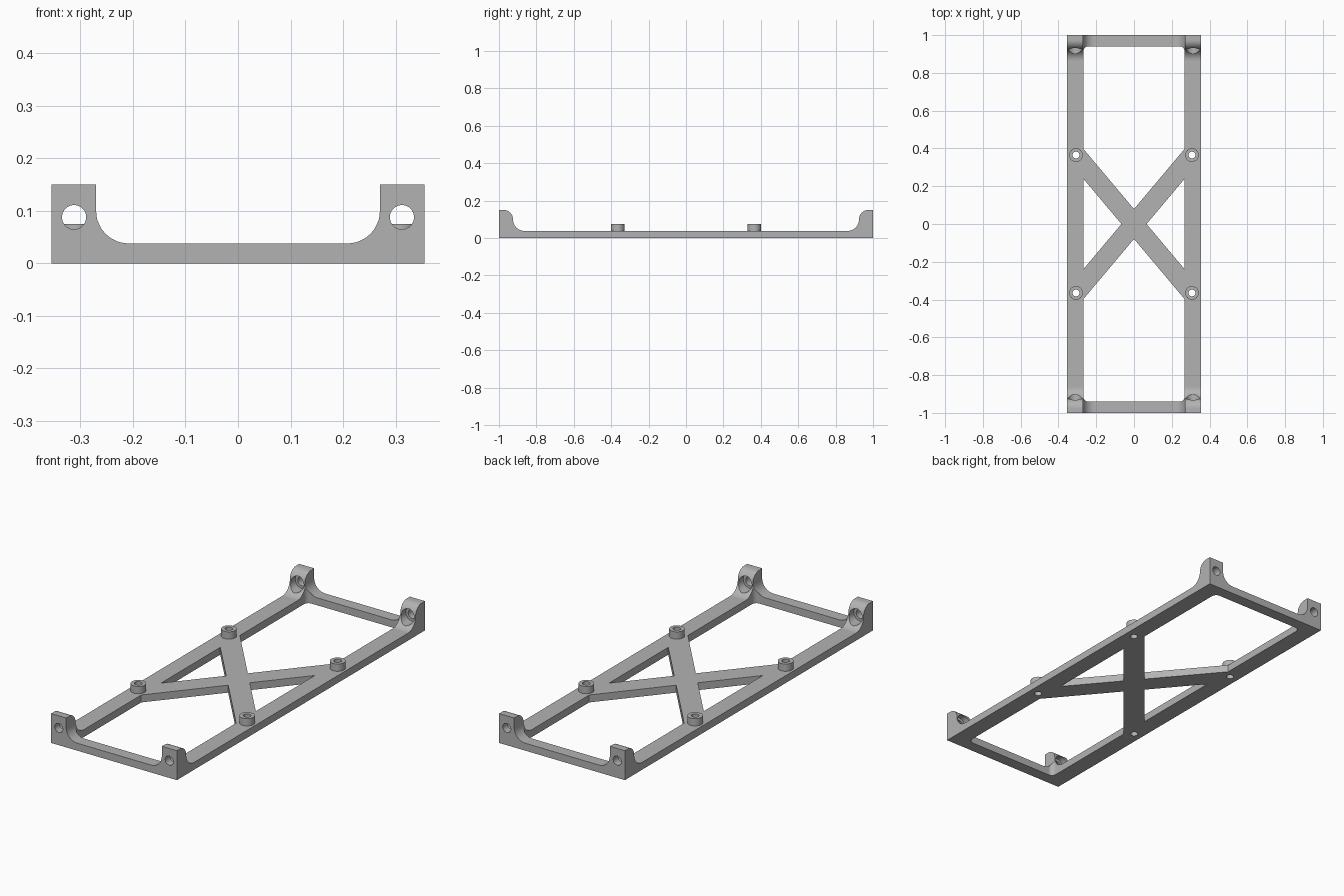
import bpy, bmesh, math
from mathutils import Matrix, Vector

cube = bpy.data.objects.get("Cube")
if cube:
    bpy.data.objects.remove(cube)

HALF_W, HALF_L, BASE, TOP = 0.355, 1.0, 0.038, 0.15
RAIL_IN, BAR_IN = 0.268, 0.94
POST_X, POST_Y = 0.307, 0.365

metal = bpy.data.materials.new("grey_plastic")
metal.use_nodes = True
grey = (0.45, 0.45, 0.45, 1)
metal.diffuse_color = grey
metal.node_tree.nodes["Principled BSDF"].inputs["Base Color"].default_value = grey


def arc(cx, cy, r, start, end, n=12):
    angles = [math.radians(start + (end - start) * i / n) for i in range(n + 1)]
    return [(cx + r * math.cos(a), cy + r * math.sin(a)) for a in angles]


def prism(name, points, low, high, axis="z", turn=0):
    """Extrude a 2D outline between two positions along an axis."""
    place = {"x": lambda u, v, w: (w, u, v),
             "y": lambda u, v, w: (u, w, v),
             "z": lambda u, v, w: (u, v, w)}[axis]
    bm = bmesh.new()
    face = bm.faces.new([bm.verts.new(place(u, v, low)) for u, v in points])
    grown = bmesh.ops.extrude_face_region(bm, geom=[face])["geom"]
    bmesh.ops.translate(bm, vec=Vector(place(0, 0, high - low)),
                        verts=[g for g in grown if isinstance(g, bmesh.types.BMVert)])
    bmesh.ops.recalc_face_normals(bm, faces=bm.faces)
    bm.transform(Matrix.Rotation(turn, 4, "Z"))
    mesh = bpy.data.meshes.new(name)
    bm.to_mesh(mesh)
    bm.free()
    mesh.materials.append(metal)
    obj = bpy.data.objects.new(name, mesh)
    bpy.context.collection.objects.link(obj)
    return obj


def disc(name, x, y, r, low, high, axis="z"):
    return prism(name, arc(x, y, r, 0, 360, 40)[:-1], low, high, axis)


def combine(target, tool, operation):
    """Apply a boolean and discard the tool."""
    tool.hide_render = True
    mod = target.modifiers.new("cut", "BOOLEAN")
    mod.operation, mod.object, mod.solver = operation, tool, "EXACT"
    graph = bpy.context.evaluated_depsgraph_get()
    mesh = bpy.data.meshes.new_from_object(target.evaluated_get(graph))
    target.modifiers.clear()
    target.data = mesh
    bpy.data.objects.remove(tool)


def mirrored(half):
    return half + [(-u, v) for u, v in reversed(half)]


# Frame body: lengthwise silhouette intersected with the crosswise silhouette
side = [(HALF_L, 0), (HALF_L, TOP)]
side += arc(0.975, 0.1, 0.05, 90, 180)
side += arc(0.863, 0.1, 0.062, 0, -90)
frame = prism("mounting_frame", mirrored(side), -HALF_W, HALF_W, "x")

front = [(HALF_W, 0), (HALF_W, TOP), (0.27, TOP)]
front += arc(0.208, 0.1, 0.062, 0, -90)
combine(frame, prism("cross_section", mirrored(front), -1.1, 1.1, "y"), "INTERSECT")

# Central opening with rounded corners
r = 0.025
opening = []
for sx, sy, start in ((1, 1, 0), (-1, 1, 90), (-1, -1, 180), (1, -1, 270)):
    opening += arc(sx * (RAIL_IN - r), sy * (BAR_IN - r), r, start, start + 90, 8)
combine(frame, prism("opening_cutter", opening, -0.1, 0.3), "DIFFERENCE")

# Diagonal cross brace
reach, half = math.hypot(POST_X, POST_Y), 0.051
bar = [(-reach, -half), (reach, -half), (reach, half), (-reach, half)]
angle = math.atan2(POST_Y, POST_X)
for turn in (angle, -angle):
    combine(frame, prism("brace_bar", bar, 0, BASE, "z", turn), "UNION")

for sx in (-1, 1):
    for sy in (-1, 1):
        # Standoff posts with through holes
        x, y = sx * POST_X, sy * POST_Y
        combine(frame, disc("standoff_post", x, y, 0.036, 0.01, 0.075), "UNION")
        combine(frame, disc("post_hole", x, y, 0.018, -0.1, 0.2), "DIFFERENCE")
        # Ear screw holes, counterbored from the inside
        for radius, a, b in ((0.023, 0.8, 1.1), (0.037, 0.8, 0.96)):
            low, high = sorted((sy * a, sy * b))
            combine(frame, disc("ear_hole", sx * 0.312, 0.088, radius, low, high, "y"),
                    "DIFFERENCE")

# Smooth curved surfaces, keeping crisp edges
bpy.ops.object.select_all(action="DESELECT")
frame.select_set(True)
bpy.context.view_layer.objects.active = frame
bpy.ops.object.shade_smooth_by_angle(angle=math.radians(30))
weighted = frame.modifiers.new("clean_shading", "WEIGHTED_NORMAL")
weighted.keep_sharp = True
